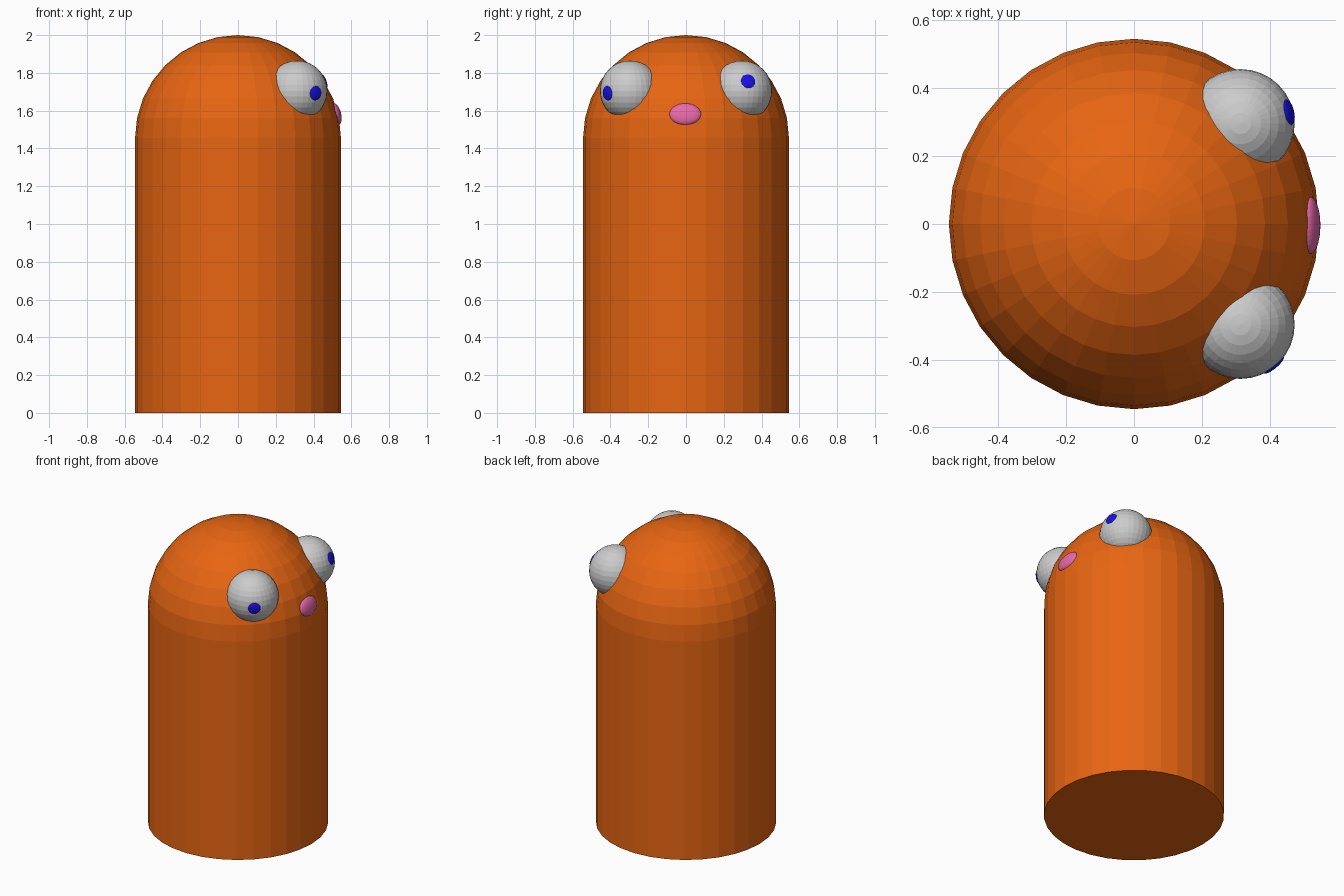
import bpy, bmesh, math
from mathutils import Vector, Matrix

if "Cube" in bpy.data.objects:
    bpy.data.objects.remove(bpy.data.objects["Cube"])

R = 0.545          # body radius
DOME_Z = 2.0 - R   # height where the dome starts


def material(name, rgb):
    m = bpy.data.materials.new(name)
    m.diffuse_color = (*rgb, 1)
    m.use_nodes = True
    m.node_tree.nodes["Principled BSDF"].inputs["Base Color"].default_value = m.diffuse_color
    return m


def finish(name, bm, mat=None):
    mesh = bpy.data.meshes.new(name)
    bm.to_mesh(mesh)
    bm.free()
    ob = bpy.data.objects.new(name, mesh)
    bpy.context.collection.objects.link(ob)
    if mat:
        mesh.materials.append(mat)
    return ob


def ellipsoid(name, centre, radii, normal=(0, 0, 1), mat=None):
    """UV sphere scaled by radii, with its local z turned to the normal."""
    bm = bmesh.new()
    turn = Vector(normal).to_track_quat('Z', 'Y').to_matrix().to_4x4()
    scale = Matrix.Diagonal((*radii, 1))
    bmesh.ops.create_uvsphere(bm, u_segments=32, v_segments=16, radius=1,
                              matrix=Matrix.Translation(centre) @ turn @ scale)
    return finish(name, bm, mat)


orange = material("orange", (0.8, 0.13, 0.006))
blue = material("blue", (0.01, 0.005, 0.8))
pink = material("pink", (0.8, 0.14, 0.4))

# Body: column with a domed top, lathed from a half profile
profile = [(0, 0), (R, 0)]
for i in range(9):
    a = math.radians(11.25 * i)
    profile.append((R * math.cos(a), DOME_Z + R * math.sin(a)))
bm = bmesh.new()
verts = [bm.verts.new((x, 0, z)) for x, z in profile]
edges = [bm.edges.new(pair) for pair in zip(verts, verts[1:])]
bmesh.ops.spin(bm, geom=verts + edges, cent=(0, 0, 0), axis=(0, 0, 1),
               angle=math.tau, steps=32)
bmesh.ops.remove_doubles(bm, verts=bm.verts, dist=1e-4)
bmesh.ops.recalc_face_normals(bm, faces=bm.faces)
finish("body", bm, orange)

# Eyes, each with a flat pupil looking its own way
for side, y, look in (("left", 0.296, (0.147, 0.034, 0.052)),
                      ("right", -0.296, (0.102, -0.124, -0.013))):
    centre = Vector((0.313, y, 1.705))
    direction = Vector(look).normalized()
    ellipsoid(side + "_eye", centre, (0.16, 0.16, 0.16))
    ellipsoid(side + "_pupil", centre + direction * 0.155,
              (0.038, 0.038, 0.01), direction, blue)

# Mouth: flattened oval lying on the dome
ellipsoid("mouth", (0.519, -0.004, 1.581), (0.084, 0.059, 0.027),
          (0.53, 0, 0.126), pink)
